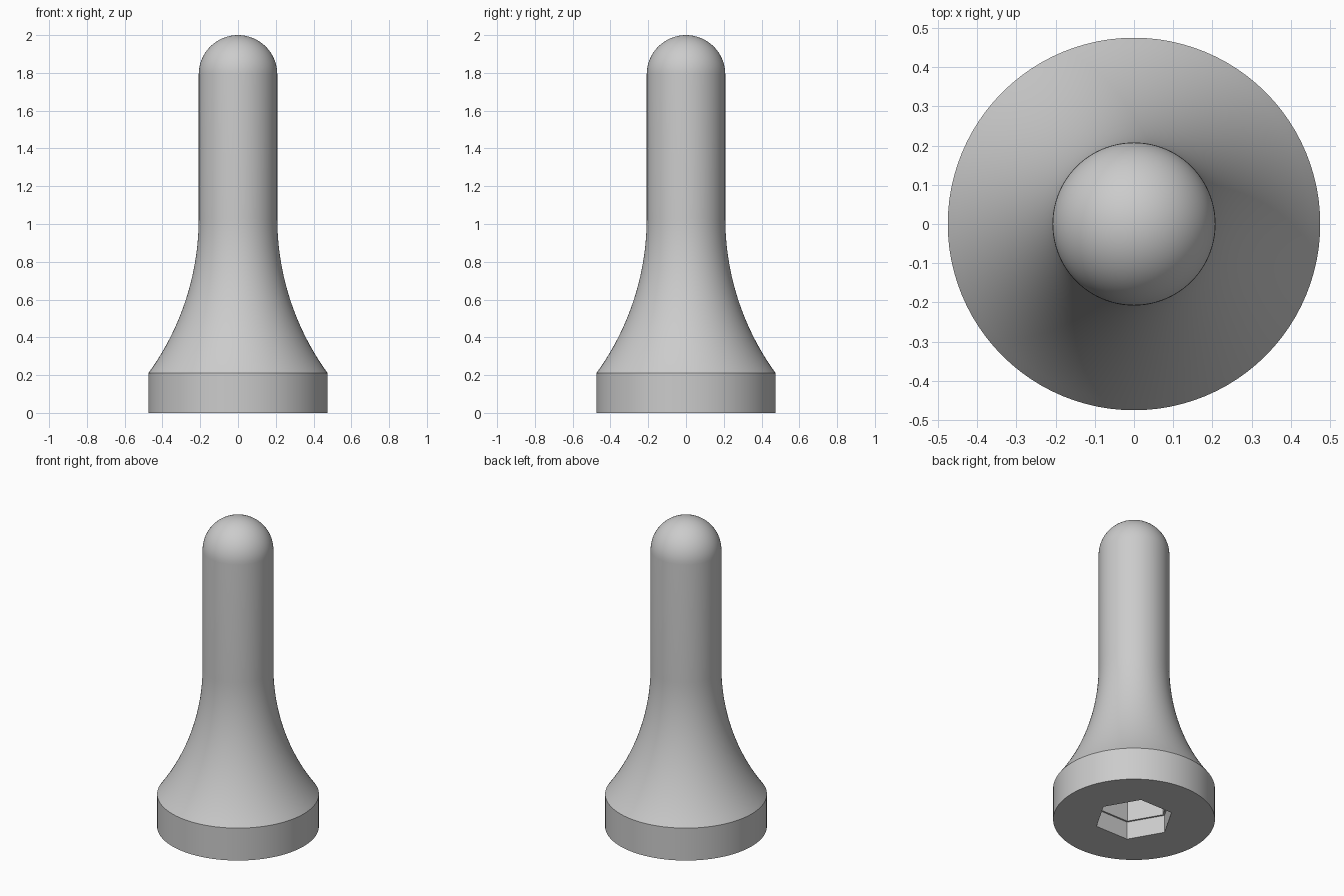
import bpy, bmesh
from math import sin, cos, pi, sqrt, radians

SIDES = 96
BASE_R, SHAFT_R = 0.475, 0.208
BASE_TOP, FLARE_TOP, DOME_Z = 0.21, 1.03, 1.792

cube = bpy.data.objects.get("Cube")
if cube:
    bpy.data.objects.remove(cube, do_unlink=True)

grey = bpy.data.materials.new("plain grey")
grey.use_nodes = True
grey.diffuse_color = (0.6, 0.6, 0.6, 1)
grey.node_tree.nodes["Principled BSDF"].inputs["Base Color"].default_value = grey.diffuse_color


def ring(bm, r, z, hexagon=False):
    """Ring of vertices: a circle, or a hexagon with corner radius r."""
    verts = []
    for i in range(SIDES):
        a = 2 * pi * i / SIDES
        k = cos(pi / 6) / cos(a % (pi / 3) - pi / 6) if hexagon else 1
        verts.append(bm.verts.new((r * k * cos(a), r * k * sin(a), z)))
    return verts


def flare_radius(z):
    """Concave arc that meets the shaft tangentially."""
    h, d = FLARE_TOP - BASE_TOP, BASE_R - SHAFT_R
    arc = (h * h + d * d) / (2 * d)
    return SHAFT_R + arc - sqrt(arc * arc - (FLARE_TOP - z) ** 2)


bm = bmesh.new()

# Stepped hexagonal socket, from its floor down to the underside
rings = [ring(bm, r, z, True) for r, z in
         ((0.222, 0.5), (0.222, 0.115), (0.234, 0.115), (0.234, 0))]
bm.faces.new(rings[0])

# Base disc, flared neck and straight shaft
rings.append(ring(bm, BASE_R, 0))
for i in range(25):
    z = BASE_TOP + (FLARE_TOP - BASE_TOP) * i / 24
    rings.append(ring(bm, flare_radius(z), z))

# Domed tip
for i in range(16):
    a = pi / 2 * i / 16
    rings.append(ring(bm, SHAFT_R * cos(a), DOME_Z + SHAFT_R * sin(a)))
tip = bm.verts.new((0, 0, DOME_Z + SHAFT_R))

# Skin the rings
for low, high in zip(rings, rings[1:]):
    for i in range(SIDES):
        j = (i + 1) % SIDES
        bm.faces.new((low[i], low[j], high[j], high[i]))
for i in range(SIDES):
    bm.faces.new((rings[-1][i], rings[-1][(i + 1) % SIDES], tip))
bmesh.ops.recalc_face_normals(bm, faces=bm.faces[:])

mesh = bpy.data.meshes.new("flared_peg")
bm.to_mesh(mesh)
bm.free()
mesh.materials.append(grey)
peg = bpy.data.objects.new("flared_peg", mesh)
bpy.context.collection.objects.link(peg)

# Smooth curves with crisp edges
bpy.ops.object.select_all(action='DESELECT')
peg.select_set(True)
bpy.context.view_layer.objects.active = peg
bpy.ops.object.shade_smooth_by_angle(angle=radians(30))
